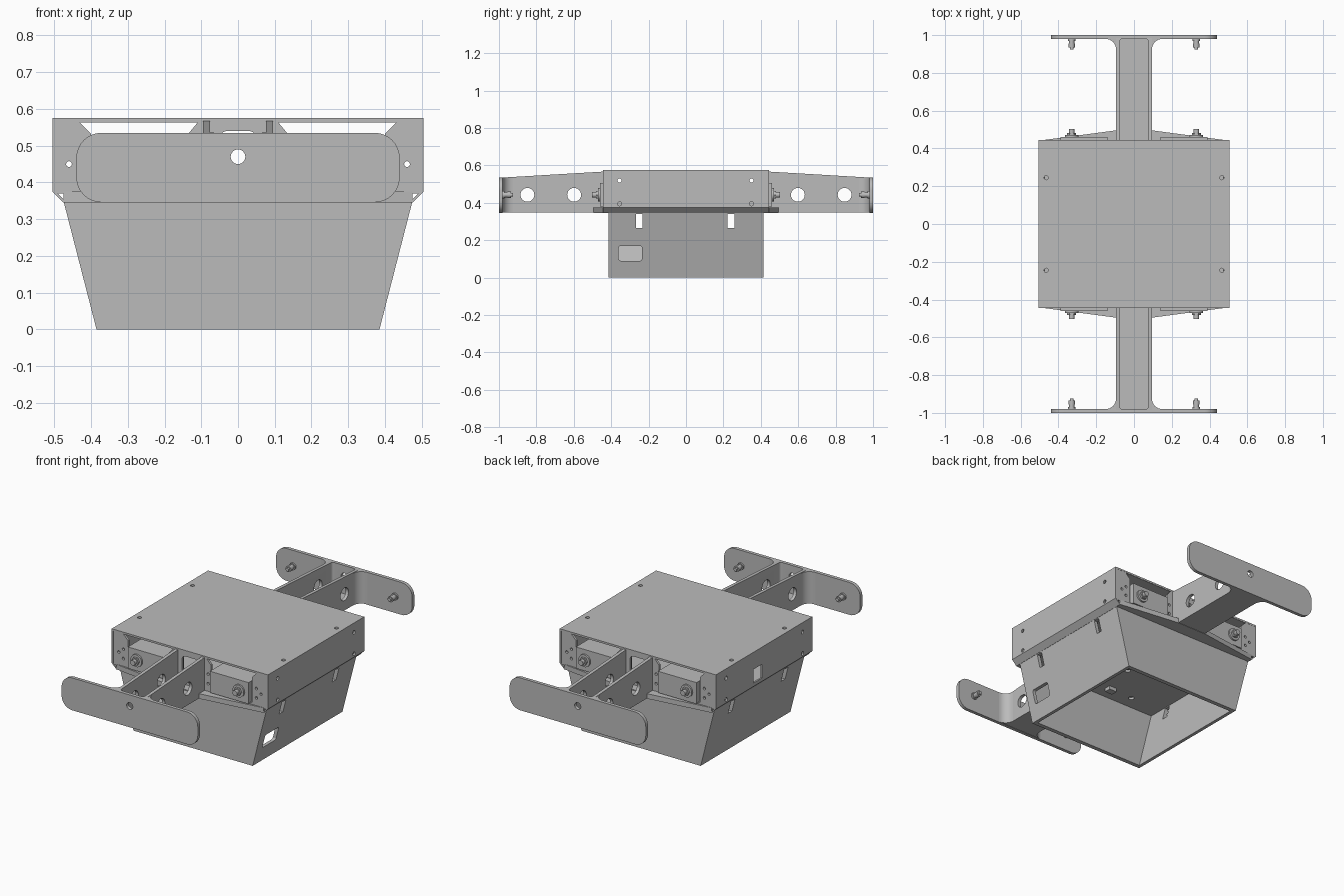
import bpy, bmesh, math
from mathutils import Vector

old = bpy.data.objects.get("Cube")
if old:
    bpy.data.objects.remove(old, do_unlink=True)

# One plain grey for every part
grey = bpy.data.materials.new("plain_grey")
grey.use_nodes = True
GREY = (0.5, 0.5, 0.5, 1)
grey.diffuse_color = GREY
grey.node_tree.nodes["Principled BSDF"].inputs["Base Color"].default_value = GREY

# Extrusion axis -> world position of profile point (a, b) at depth d
PLACE = {"x": lambda a, b, d: (d, a, b),
         "y": lambda a, b, d: (a, d, b),
         "z": lambda a, b, d: (a, b, d)}


def prism(name, pts, axis, lo, hi):
    bm = bmesh.new()
    rings = [[bm.verts.new(PLACE[axis](a, b, d)) for a, b in pts] for d in (lo, hi)]
    for ring in rings:
        bm.faces.new(ring)
    n = len(pts)
    for i in range(n):
        j = (i + 1) % n
        bm.faces.new((rings[0][i], rings[0][j], rings[1][j], rings[1][i]))
    bmesh.ops.recalc_face_normals(bm, faces=bm.faces)
    mesh = bpy.data.meshes.new(name)
    bm.to_mesh(mesh)
    bm.free()
    mesh.materials.append(grey)
    ob = bpy.data.objects.new(name, mesh)
    bpy.context.collection.objects.link(ob)
    return ob


def rect(a0, a1, b0, b1):
    return [(a0, b0), (a1, b0), (a1, b1), (a0, b1)]


def arc(a, b, r, start, end, steps=8):
    angles = [math.radians(start + (end - start) * i / steps) for i in range(steps + 1)]
    return [(a + r * math.cos(t), b + r * math.sin(t)) for t in angles]


def circle(a, b, r, steps=24):
    return arc(a, b, r, 0, 360, steps)[:-1]


def rounded(a0, a1, b0, b1, r):
    return (arc(a1 - r, b1 - r, r, 0, 90) + arc(a0 + r, b1 - r, r, 90, 180)
            + arc(a0 + r, b0 + r, r, 180, 270) + arc(a1 - r, b0 + r, r, 270, 360))


def cut(ob, cutters):
    """Subtract (points, axis, low, high) prisms from an object."""
    bpy.context.view_layer.objects.active = ob
    for args in cutters:
        tool = prism("cutter", *args)
        tool.hide_render = True
        mod = ob.modifiers.new("cut", "BOOLEAN")
        mod.operation = "DIFFERENCE"
        mod.solver = "EXACT"
        mod.object = tool
        bpy.ops.object.modifier_apply(modifier=mod.name)
        bpy.data.objects.remove(tool, do_unlink=True)


def smooth(ob):
    bpy.ops.object.select_all(action="DESELECT")
    ob.select_set(True)
    bpy.context.view_layer.objects.active = ob
    bpy.ops.object.shade_smooth_by_angle(angle=math.radians(30))


def mirrored(pts):
    return pts + [(-a, b) for a, b in reversed(pts)]


def span(s, lo, hi):
    return (lo, hi) if s > 0 else (-hi, -lo)


# Tapered lower skirt, open underneath
skirt = prism("lower_skirt", mirrored([(0.385, 0), (0.475, 0.35)]), "y", -0.415, 0.415)
holes = [(mirrored([(0.353, -0.05), (0.455, 0.36)]), "y", -0.39, 0.39),
         (rounded(-0.36, -0.235, 0.09, 0.17, 0.012), "x", 0.3, 0.6)]
for y in (-0.25, 0.24):
    for s in (1, -1):
        holes.append((rect(y - 0.018, y + 0.018, 0.265, 0.34), "x", *span(s, 0.3, 0.6)))
cut(skirt, holes)

# Base plate with pointed front and back edges
base = prism("base_plate", [(0.475, -0.445), (0.475, 0.445), (0.1, 0.495), (-0.1, 0.495),
                            (-0.475, 0.445), (-0.475, -0.445), (-0.1, -0.495), (0.1, -0.495)],
             "z", 0.346, 0.375)
cut(base, [(circle(x, y, 0.016), "z", 0.3, 0.36) for x, y in ((-0.24, -0.31), (-0.03, -0.09))])
prism("underside_bracket", rect(-0.11, -0.06, -0.32, -0.28), "z", 0.325, 0.35)

# Folded sheet cover with flared lower lips
cover = prism("top_cover", [(0.475, 0.345), (0.505, 0.375), (0.505, 0.575),
                            (-0.505, 0.575), (-0.505, 0.375), (-0.475, 0.345),
                            (-0.465, 0.345), (-0.495, 0.375), (-0.495, 0.565),
                            (0.495, 0.565), (0.495, 0.375), (0.465, 0.345)], "y", -0.445, 0.445)
holes = [(rect(0.02, 0.1, 0.395, 0.475), "x", -0.6, -0.4)]
for s in (1, -1):
    for y in (-0.245, 0.245):
        holes.append((circle(s * 0.465, y, 0.011, 16), "z", 0.55, 0.6))
    for y in (-0.355, 0.35):
        for z in (0.395, 0.52):
            holes.append((circle(y, z, 0.011, 16), "x", *span(s, 0.45, 0.6)))
cut(cover, holes)

for s, end in ((-1, "front"), (1, "back")):
    # End plate with motor windows and a cable opening
    plate = prism(end + "_end_plate", rect(-0.497, 0.497, 0.37, 0.568), "y", *span(s, 0.43, 0.444))
    depth = span(s, 0.4, 0.5)
    holes = [(rounded(-0.05, 0.05, 0.4, 0.54, 0.02), "y", *depth)]
    for m in (1, -1):
        window = [(0.11, 0.563), (0.43, 0.563), (0.4, 0.533), (0.4, 0.385), (0.135, 0.385), (0.135, 0.533)]
        holes.append(([(m * a, b) for a, b in window], "y", *depth))
        for x, z in ((0.43, 0.42), (0.43, 0.475), (0.118, 0.42), (0.118, 0.475), (0.46, 0.45)):
            holes.append((circle(m * x, z, 0.008, 12), "y", *depth))
    cut(plate, holes)

    # Arm: open channel with tapered walls and lightening holes
    wall = [(0.444, 0.348), (0.985, 0.348), (0.985, 0.535), (0.444, 0.567)]
    arm = prism(end + "_arm", [(s * a, b) for a, b in wall], "x", -0.095, 0.095)
    holes = [(rounded(-0.076, 0.076, *span(s, 0.4, 0.98), 0.015), "z", 0.37, 0.7)]
    for y in (0.598, 0.848):
        holes.append((circle(s * y, 0.443, 0.037), "x", -0.2, 0.2))
    cut(arm, holes)

    # Bumper with a central hole
    bumper = prism(end + "_bumper", rounded(-0.44, 0.44, 0.346, 0.535, 0.068), "y", *span(s, 0.98, 1.0))
    cut(bumper, [(circle(0, 0.47, 0.02), "y", *span(s, 0.9, 1.1))])
    # Bore continues through the end of the channel
    cut(arm, [(circle(0, 0.47, 0.02), "y", *span(s, 0.93, 1.1))])
    smooth(arm)
    smooth(bumper)

    for m, side in ((1, "left"), (-1, "right")):
        tag = end + "_" + side
        # Curved gusset between arm and bumper
        curve = [(0.09, 0.985)] + [(0.09, 0.925)] + arc(0.15, 0.925, 0.055, 180, 90) + [(0.15, 0.985)]
        smooth(prism(tag + "_gusset", [(m * a, s * b) for a, b in curve], "z", 0.348, 0.535))
        # Round-nosed stud behind the bumper
        stud = [(0.02, 0.97, 0.985), (0.014, 0.945, 0.975), (0.017, 0.935, 0.955), (0.01, 0.925, 0.94)]
        for r, lo, hi in stud:
            smooth(prism(tag + "_stud", circle(m * 0.33, 0.443, r), "y", *span(s, lo, hi)))
        # Motor block with washer, nut and spindle
        prism(tag + "_motor", rect(*span(m, 0.14, 0.39), 0.38, 0.505), "y", *span(s, 0.3, 0.46))
        for part, r, lo, hi, sides in (("washer", 0.036, 0.455, 0.47, 24), ("nut", 0.024, 0.465, 0.482, 6),
                                       ("spindle", 0.015, 0.47, 0.502, 16)):
            ob = prism(tag + "_" + part, circle(m * 0.33, 0.443, r, sides), "y", *span(s, lo, hi))
            if sides > 6:
                smooth(ob)
